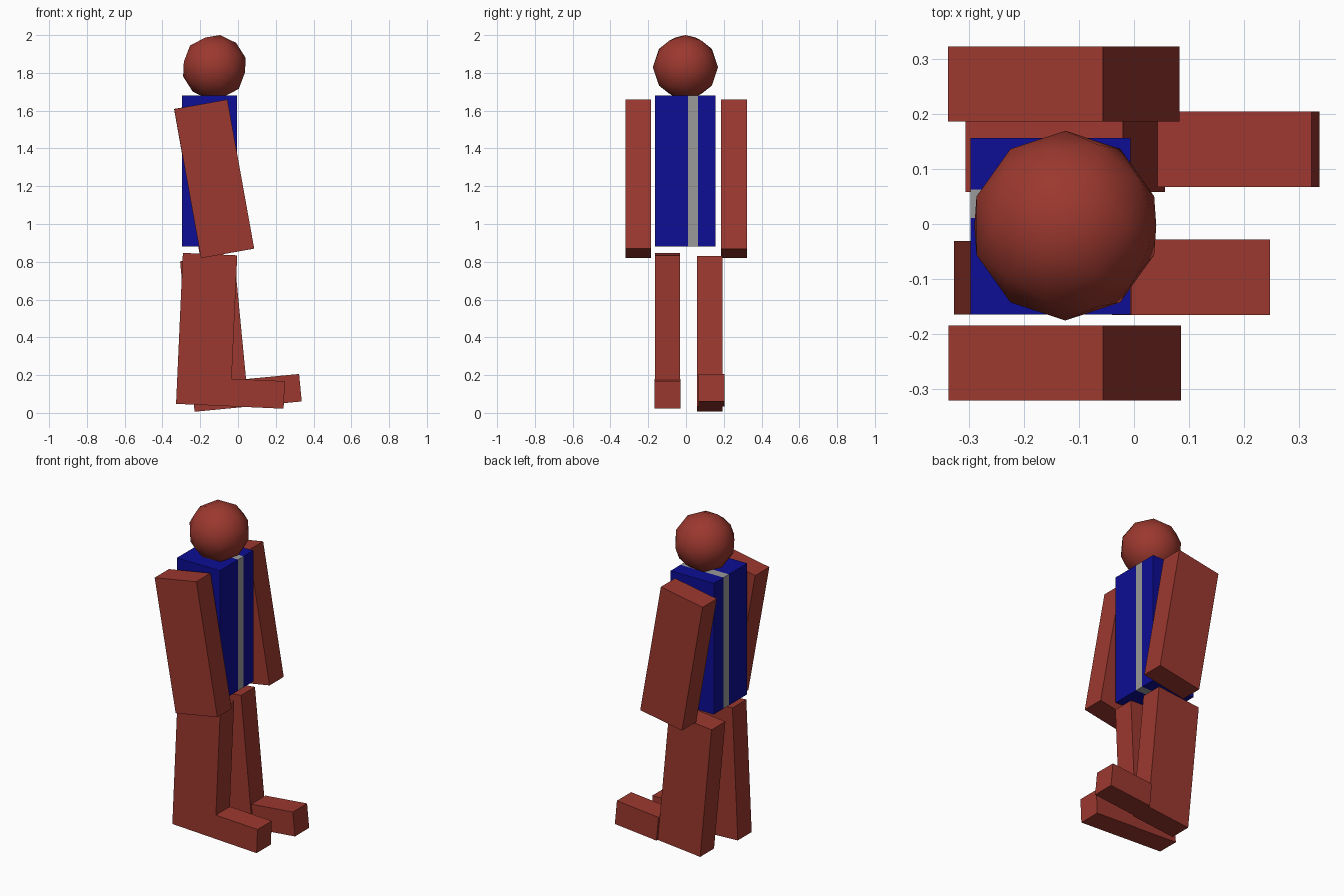
import bpy
from math import radians
from mathutils import Matrix, Vector

if "Cube" in bpy.data.objects:
    bpy.data.objects.remove(bpy.data.objects["Cube"])


def material(name, rgb):
    m = bpy.data.materials.new(name)
    m.diffuse_color = (*rgb, 1)
    m.use_nodes = True
    m.node_tree.nodes["Principled BSDF"].inputs["Base Color"].default_value = m.diffuse_color
    return m


RED = material("red_brown", (0.33, 0.04, 0.028))
BLUE = material("blue", (0.004, 0.004, 0.3))
GREY = material("grey", (0.32, 0.32, 0.32))


def box(name, center, size, mat, tilt=0):
    """Box tilted about the y axis, in degrees."""
    bpy.ops.mesh.primitive_cube_add(size=1, location=center,
                                    rotation=(0, radians(tilt), 0))
    o = bpy.context.object
    o.name = name
    o.scale = size
    o.data.materials.append(mat)
    return o


def leg(side, center, tilt, foot_y):
    """Leg with a foot set against the lower front of it."""
    box(side + "_leg", center, (0.288, 0.134, 0.8), RED, tilt)
    offset = Matrix.Rotation(radians(tilt), 3, 'Y') @ Vector((0.285, 0, -0.327))
    foot = Vector(center) + offset
    foot.y = foot_y
    box(side + "_foot", foot, (0.282, 0.137, 0.146), RED, tilt)


# Torso in three slabs with a grey stripe between the blue ones
for name, y0, y1, mat in (("torso_right", -0.165, 0.011, BLUE),
                          ("torso_stripe", 0.011, 0.063, GREY),
                          ("torso_left", 0.063, 0.157, BLUE)):
    box(name, (-0.152, (y0 + y1) / 2, 1.28), (0.291, y1 - y0, 0.8), mat)

# Head
bpy.ops.mesh.primitive_ico_sphere_add(subdivisions=2, radius=0.1727,
                                      location=(-0.125, -0.003, 1.83),
                                      rotation=(0, radians(10), 0))
head = bpy.context.object
head.name = "head"
head.data.materials.append(RED)
bpy.ops.object.shade_smooth()

# Arms, both swung the same way
box("right_arm", (-0.126, -0.253, 1.239), (0.286, 0.137, 0.802), RED, -10.2)
box("left_arm", (-0.128, 0.255, 1.239), (0.286, 0.137, 0.802), RED, -10.0)

# Legs and feet in mid-step
leg("right", (-0.166, -0.098, 0.441), 2.6, -0.097)
leg("left", (-0.125, 0.125, 0.418), -5.5, 0.136)
